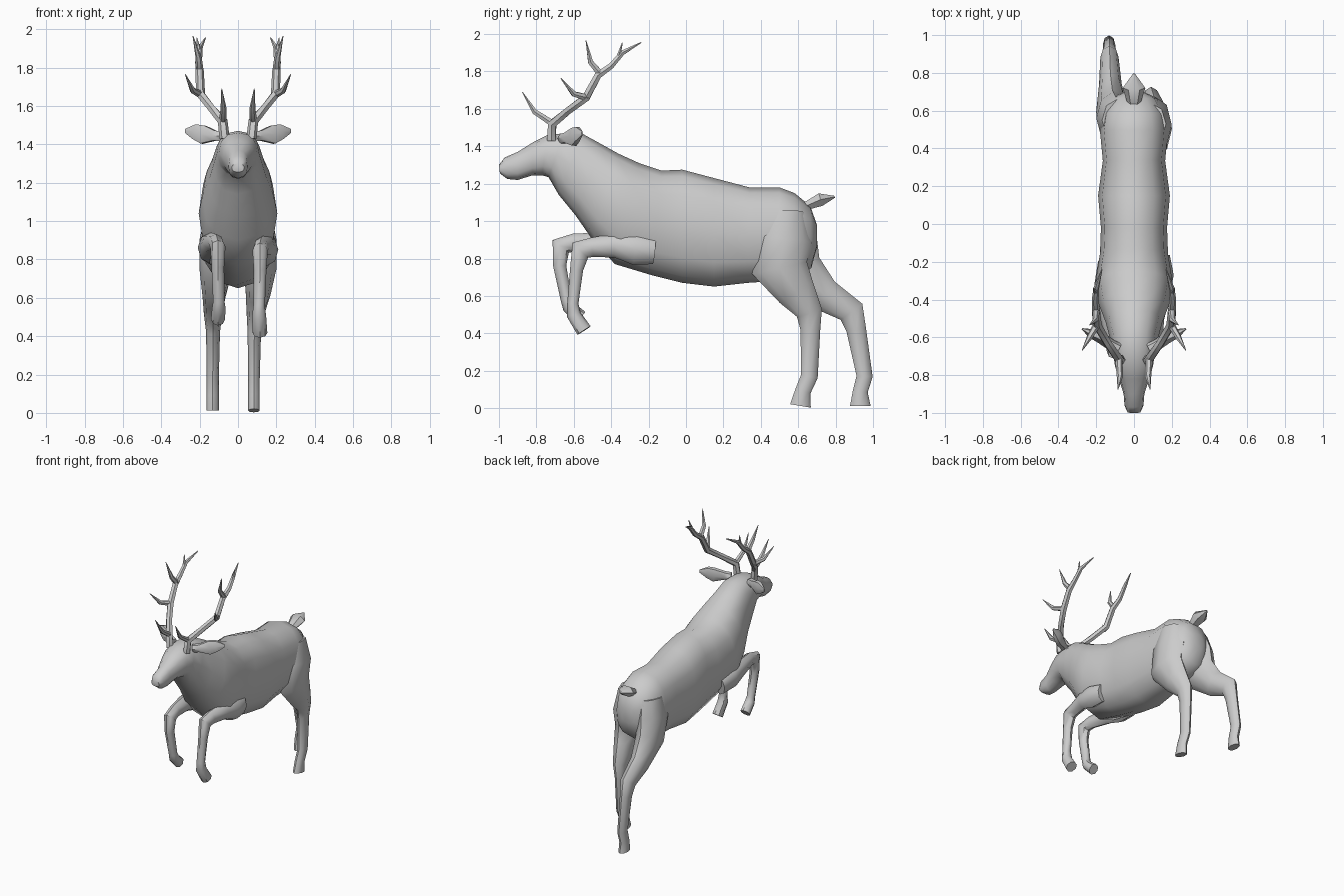
import bpy, math
from mathutils import Vector


def skin(name, rings):
    """Join equal-sized rings of points into one capped, smooth-shaded object."""
    n = len(rings[0])
    verts = [p for r in rings for p in r]
    faces = [tuple(range(n))[::-1], tuple(range(len(verts) - n, len(verts)))]
    for k in range(len(rings) - 1):
        a, b = k * n, (k + 1) * n
        for i in range(n):
            j = (i + 1) % n
            faces.append((a + i, a + j, b + j, b + i))
    mesh = bpy.data.meshes.new(name)
    mesh.from_pydata(verts, [], faces)
    ob = bpy.data.objects.new(name, mesh)
    bpy.context.collection.objects.link(ob)
    bpy.ops.object.select_all(action='DESELECT')
    ob.select_set(True)
    bpy.context.view_layer.objects.active = ob
    bpy.ops.object.mode_set(mode='EDIT')
    bpy.ops.mesh.select_all(action='SELECT')
    bpy.ops.mesh.normals_make_consistent(inside=False)
    bpy.ops.object.mode_set(mode='OBJECT')
    bpy.ops.object.shade_smooth_by_angle(angle=math.radians(45))
    return ob


def tube(name, path, sides=8, side=(1, 0, 0), flip=1):
    """Tapered limb; each station is (x, y, z, half width, half depth)."""
    pts = [Vector((p[0] * flip, p[1], p[2])) for p in path]
    rings = []
    for i, p in enumerate(path):
        before = (pts[i] - pts[i - 1]).normalized() if i else Vector()
        after = (pts[i + 1] - pts[i]).normalized() if i < len(pts) - 1 else Vector()
        t = (before + after).normalized()
        s = Vector(side)
        s = (s - t * s.dot(t)).normalized()
        u = t.cross(s)
        rings.append([pts[i] + s * p[3] * math.cos(a) + u * p[4] * math.sin(a)
                      for a in (2 * math.pi * k / sides for k in range(sides))])
    return skin(name, rings)


def soft(v):
    return math.copysign(abs(v) ** 0.85, v)


# Torso, neck and head: (top y, top z, bottom y, bottom z, half width)
body = [
    (.70, .98, .70, .86, .05), (.665, 1.08, .67, .75, .12), (.58, 1.15, .60, .70, .165),
    (.50, 1.18, .48, .68, .18), (.34, 1.18, .33, .67, .165), (.15, 1.23, .15, .65, .19),
    (-.02, 1.275, -.02, .67, .175), (-.13, 1.27, -.18, .71, .18), (-.25, 1.31, -.38, .77, .205),
    (-.36, 1.36, -.50, .90, .185), (-.45, 1.41, -.59, 1.03, .15), (-.55, 1.465, -.68, 1.14, .125),
    (-.65, 1.47, -.735, 1.235, .11), (-.74, 1.46, -.77, 1.245, .10), (-.82, 1.42, -.82, 1.245, .08),
    (-.90, 1.37, -.90, 1.22, .055), (-.97, 1.34, -.955, 1.225, .05), (-1.0, 1.30, -.995, 1.255, .033),
]
rings = []
for ty, tz, by, bz, w in body:
    top, bot = Vector((0, ty, tz)), Vector((0, by, bz))
    mid, half = (top + bot) / 2, (top - bot) / 2
    rings.append([mid + Vector((w * soft(math.cos(a)), 0, 0)) + half * soft(math.sin(a))
                  for a in (2 * math.pi * k / 12 for k in range(12))])
skin("body", rings)

# Tail
tube("tail", [(0, .60, 1.06, .03, .03), (0, .64, 1.08, .035, .025),
              (0, .72, 1.115, .06, .04), (0, .795, 1.13, .006, .006)], 6)

# Raised front legs
tube("front_leg_left", [
    (.14, -.17, .84, .05, .07), (.15, -.27, .85, .06, .085), (.14, -.38, .87, .05, .065),
    (.12, -.50, .86, .04, .052), (.115, -.565, .845, .04, .058), (.115, -.585, .74, .033, .035),
    (.11, -.605, .56, .03, .03), (.11, -.60, .50, .037, .038), (.115, -.545, .415, .038, .042)])
tube("front_leg_right", [
    (-.14, -.20, .84, .05, .07), (-.15, -.32, .86, .06, .08), (-.14, -.45, .88, .05, .06),
    (-.115, -.60, .885, .04, .048), (-.105, -.67, .865, .04, .055), (-.105, -.675, .76, .033, .035),
    (-.10, -.64, .58, .03, .03), (-.10, -.625, .54, .036, .036), (-.105, -.565, .485, .036, .04)])

# Pushing hind legs
tube("hind_leg_left", [
    (.09, .53, 1.05, .08, .11), (.11, .525, .90, .09, .15), (.115, .50, .75, .085, .15),
    (.105, .59, .62, .065, .105), (.09, .66, .51, .045, .07), (.085, .665, .42, .035, .053),
    (.083, .66, .17, .03, .045), (.083, .625, .09, .03, .042), (.083, .612, .012, .03, .056)])
tube("hind_leg_right", [
    (-.09, .55, 1.03, .08, .11), (-.11, .56, .90, .09, .14), (-.115, .60, .74, .085, .13),
    (-.125, .74, .605, .06, .09), (-.13, .885, .515, .048, .072), (-.13, .91, .42, .036, .053),
    (-.132, .955, .17, .032, .043), (-.132, .932, .09, .032, .04), (-.132, .932, .012, .032, .055)])

# Ears and branching antlers, mirrored left and right
beam = [(.07, -.72, 1.43, .027, .027), (.08, -.715, 1.52, .026, .026), (.14, -.63, 1.59, .022, .022),
        (.195, -.535, 1.66, .024, .024), (.20, -.47, 1.78, .022, .022), (.205, -.40, 1.83, .018, .018),
        (.20, -.34, 1.90, .015, .015), (.17, -.24, 1.955, .003, .003)]
tines = [[(.08, -.71, 1.52), (.075, -.81, 1.585), (.085, -.875, 1.69)],
         [(.195, -.53, 1.66), (.235, -.60, 1.68), (.275, -.67, 1.765)],
         [(.20, -.46, 1.79), (.205, -.51, 1.85), (.235, -.535, 1.965)],
         [(.203, -.37, 1.86), (.205, -.355, 1.90), (.215, -.34, 1.955)]]
for label, flip in (("left", 1), ("right", -1)):
    tube("ear_" + label, [(.08, -.66, 1.44, .03, .03), (.12, -.64, 1.445, .03, .03),
                          (.18, -.60, 1.45, .03, .055), (.225, -.58, 1.465, .025, .045),
                          (.275, -.555, 1.47, .004, .012)], 6, (0, 1, 0), flip)
    tube("antler_beam_" + label, beam, 6, flip=flip)
    for i, t in enumerate(tines):
        radii = (.012, .010, .002) if i == 3 else (.02, .016, .002)
        tube(f"antler_tine_{label}_{i + 1}", [(*p, r, r) for p, r in zip(t, radii)], 6, flip=flip)
